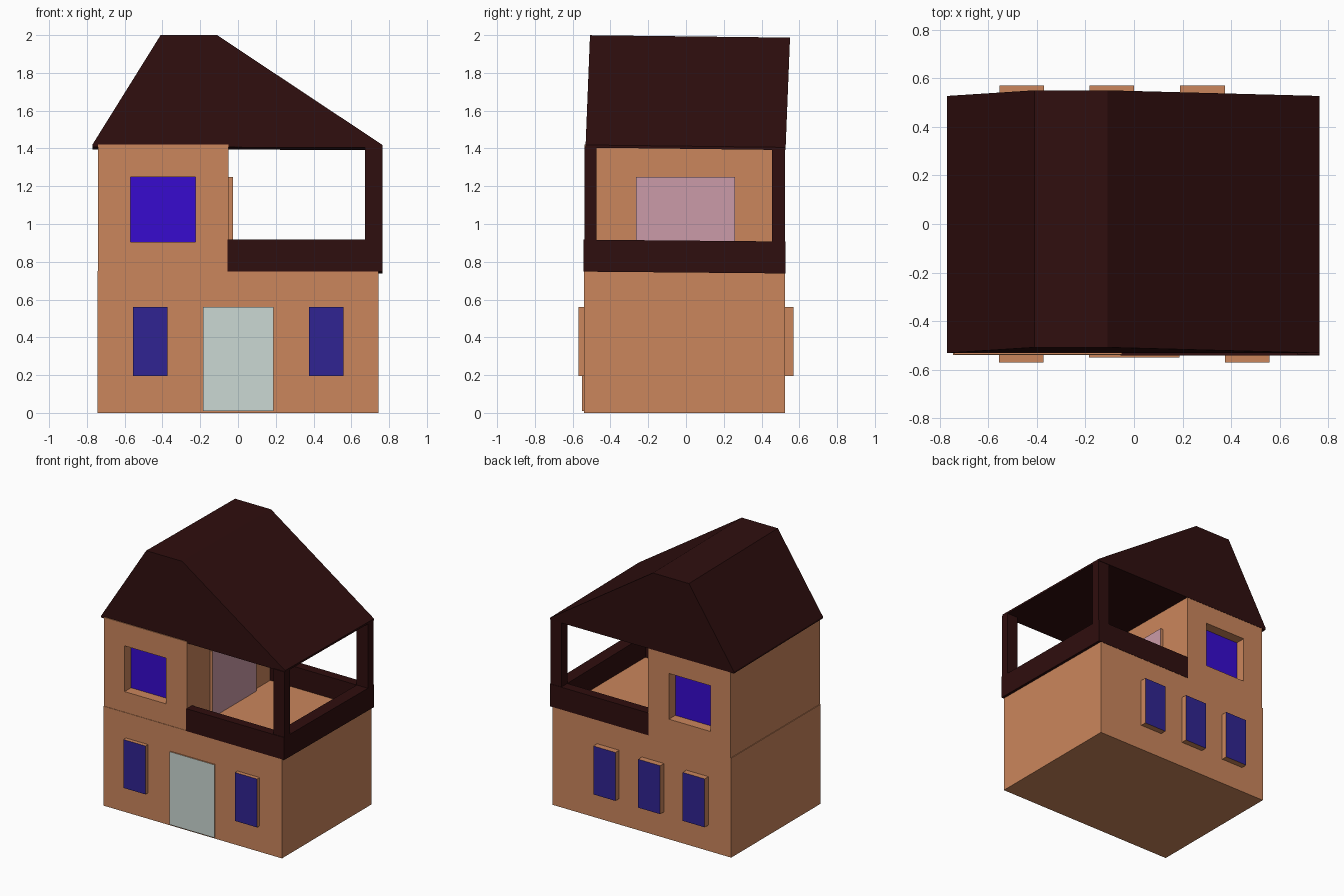
import bpy, bmesh
from mathutils import Vector

if "Cube" in bpy.data.objects:
    bpy.data.objects.remove(bpy.data.objects["Cube"])


def material(name, hex_code):
    rgb = [int(hex_code[i:i + 2], 16) / 255 for i in (0, 2, 4)]
    m = bpy.data.materials.new(name)
    m.diffuse_color = [c / 12.92 if c <= 0.04 else ((c + 0.055) / 1.055) ** 2.4 for c in rgb] + [1]
    m.use_nodes = True
    m.node_tree.nodes["Principled BSDF"].inputs["Base Color"].default_value = m.diffuse_color
    return m


PLASTER = material("plaster", "CB865C")
TIMBER = material("dark_timber", "2F0E0E")
BLUE = material("bright_blue_glass", "370BCF")
NAVY = material("navy_glass", "302492")
PALE = material("pale_door", "CBD8D3")
PINK = material("pink_door", "CB9BA8")


def box(name, x, y, z, mat, face_mat=None, facing=None, tilt=0.0):
    """Box from (min, max) ranges; the side looking along 'facing' may get its own material."""
    bm = bmesh.new()
    bmesh.ops.create_cube(bm, size=1)
    for v in bm.verts:
        v.co = Vector([(r[0] + r[1]) / 2 + c * (r[1] - r[0]) for c, r in zip(v.co, (x, y, z))])
    bm.normal_update()
    if face_mat:
        for f in bm.faces:
            f.material_index = int(f.normal.dot(Vector(facing)) > 0.9)
    for v in bm.verts:
        v.co.z -= tilt * v.co.y
    me = bpy.data.meshes.new(name)
    bm.to_mesh(me)
    bm.free()
    me.materials.append(mat)
    if face_mat:
        me.materials.append(face_mat)
    ob = bpy.data.objects.new(name, me)
    bpy.context.collection.objects.link(ob)
    return ob


# Storeys
box("ground_floor", (-0.745, 0.745), (-0.54, 0.525), (0, 0.75), PLASTER)
upper = box("upper_floor", (-0.74, -0.05), (-0.537, 0.525), (0.75, 1.42), PLASTER)

# Recessed upper windows, front and back
WX, WZ = (-0.57, -0.225), (0.905, 1.25)
for side, wall, s in (("front", -0.537, -1), ("back", 0.525, 1)):
    inner = wall - s * 0.08
    cutter = box(f"{side}_recess_cutter", WX, sorted((inner, wall + s * 0.1)), WZ, PLASTER)
    cutter.hide_render = True
    cutter.hide_viewport = True
    cutter.display_type = 'WIRE'
    mod = upper.modifiers.new(f"{side}_recess", 'BOOLEAN')
    mod.object = cutter
    mod.operation = 'DIFFERENCE'
    mod.solver = 'EXACT'
    box(f"{side}_upper_window", WX, sorted((inner - s * 0.01, inner + s * 0.004)), WZ, BLUE)

# Projecting ground floor windows
for i, x in enumerate((-0.465, 0.467)):
    box(f"front_window_{i + 1}", (x - 0.092, x + 0.092), (-0.57, -0.53), (0.195, 0.56),
        PLASTER, NAVY, (0, -1, 0))
for i, x in enumerate((-0.463, -0.092, 0.282)):
    box(f"back_window_{i + 1}", (x - 0.092, x + 0.092), (0.515, 0.57), (0.195, 0.56),
        PLASTER, NAVY, (0, 1, 0))

# Front door and terrace door
box("front_door", (-0.185, 0.187), (-0.55, -0.53), (0.01, 0.56), PLASTER, PALE, (0, -1, 0))
box("terrace_door", (-0.06, -0.027), (-0.265, 0.26), (0.75, 1.25), PLASTER, PINK, (1, 0, 0))

# Terrace parapet and corner posts, leaning slightly down to the back
T = 0.009
RZ = (0.743, 0.912)
box("front_parapet", (-0.055, 0.765), (-0.542, -0.475), RZ, TIMBER, tilt=T)
box("back_parapet", (-0.055, 0.765), (0.455, 0.527), RZ, TIMBER, tilt=T)
box("side_parapet", (0.672, 0.765), (-0.475, 0.455), RZ, TIMBER, tilt=T)
for side, y in (("front", (-0.538, -0.475)), ("back", (0.455, 0.524))):
    box(f"{side}_post", (0.672, 0.765), y, (0.9, 1.405), TIMBER, tilt=T)

# Lopsided roof: gable profile bridged from front to back, flat underside
profile = [(-0.77, 1.402), (0.765, 1.398), (0.765, 1.412), (-0.11, 1.993), (-0.41, 1.993), (-0.77, 1.415)]
bm = bmesh.new()
ends = []
for y0 in (-0.532, 0.527):
    ends.append([bm.verts.new((x, y0 + 0.04 * (z - 1.4), z - 0.012 * y0)) for x, z in profile])
bm.faces.new(ends[0])
bm.faces.new(ends[1][::-1])
n = len(profile)
for i in range(n):
    j = (i + 1) % n
    bm.faces.new((ends[0][i], ends[1][i], ends[1][j], ends[0][j]))
bmesh.ops.recalc_face_normals(bm, faces=bm.faces)
me = bpy.data.meshes.new("roof")
bm.to_mesh(me)
bm.free()
me.materials.append(TIMBER)
bpy.context.collection.objects.link(bpy.data.objects.new("roof", me))
